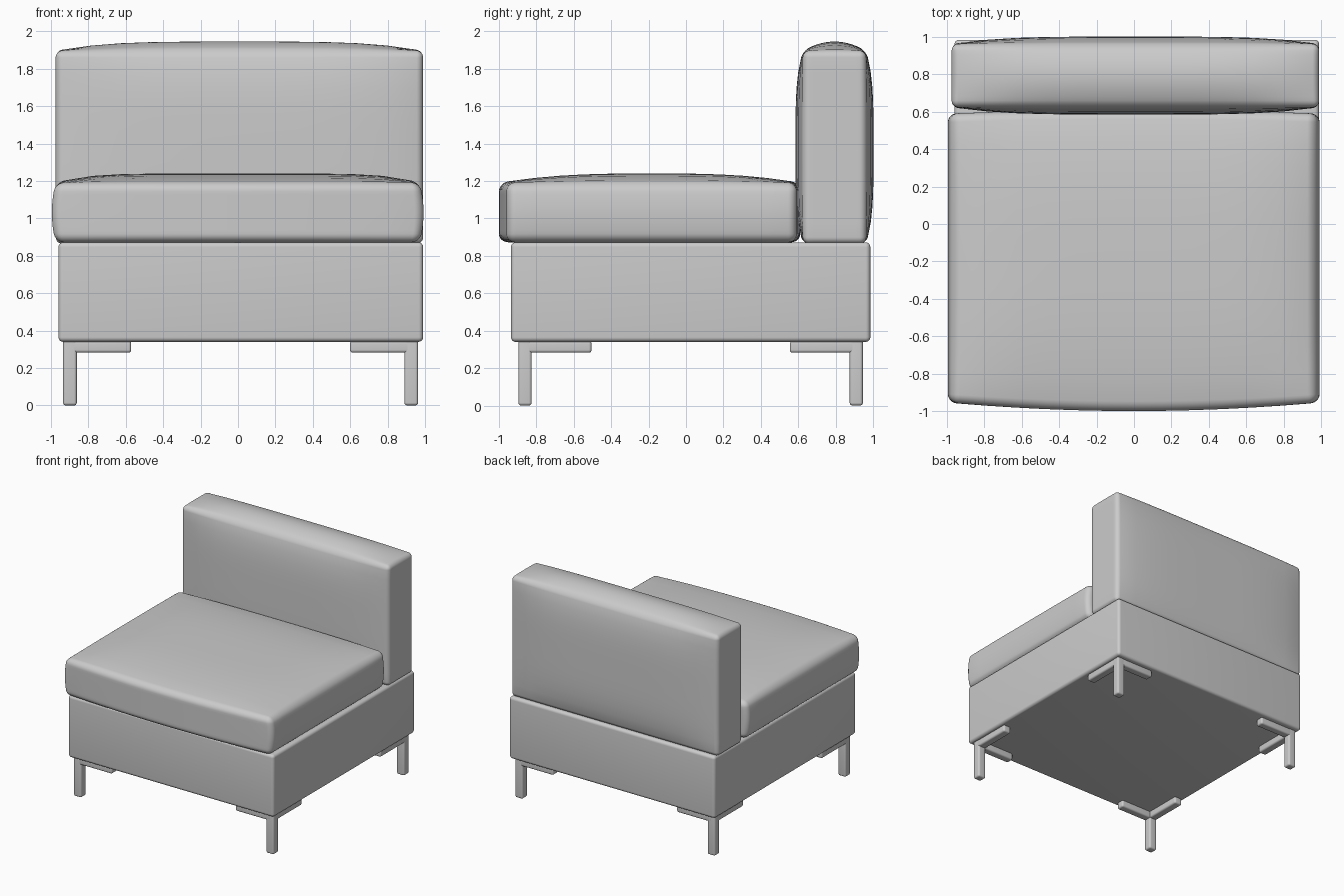
import bpy, bmesh
from mathutils import Vector

if "Cube" in bpy.data.objects:
    bpy.data.objects.remove(bpy.data.objects["Cube"])

fabric = bpy.data.materials.new("grey fabric")
fabric.diffuse_color = (0.6, 0.6, 0.6, 1)
fabric.use_nodes = True
fabric.node_tree.nodes["Principled BSDF"].inputs["Base Color"].default_value = fabric.diffuse_color
metal = bpy.data.materials.new("grey leg metal")
metal.diffuse_color = (0.6, 0.6, 0.6, 1)
metal.use_nodes = True
metal.node_tree.nodes["Principled BSDF"].inputs["Base Color"].default_value = metal.diffuse_color


def rounded_box(bm, lo, hi, r, cells=1, bulge=None):
    """Box with rounded edges; bulge(unit_pos) gives an extra offset."""
    lo, hi = Vector(lo), Vector(hi)
    mid, h = (lo + hi) / 2, (hi - lo) / 2
    verts = bmesh.ops.create_cube(bm, size=2)["verts"]
    for v in verts:
        v.co = Vector(v.co[i] * h[i] for i in range(3))
    # cut lines: three inside each rounded edge, the rest across the faces
    for axis in range(3):
        inner = h[axis] - r
        cuts = [inner * (2 * i / cells - 1) for i in range(cells + 1)]
        cuts += [s * (inner + r * k) for s in (-1, 1) for k in (0.27, 0.58)]
        no = Vector((0, 0, 0))
        no[axis] = 1
        for c in cuts:
            bmesh.ops.bisect_plane(bm, geom=bm.verts[:] + bm.edges[:] + bm.faces[:],
                                   plane_co=no * c, plane_no=no, dist=1e-5)
    for v in bm.verts:
        p = v.co.copy()
        core = Vector(max(-(h[i] - r), min(h[i] - r, p[i])) for i in range(3))
        d = p - core
        p = core + d.normalized() * r
        if bulge:
            p += bulge(Vector(p[i] / h[i] for i in range(3)))
        v.co = p + mid


def finish(name, bm, mat, angle=0.8):
    me = bpy.data.meshes.new(name)
    bmesh.ops.recalc_face_normals(bm, faces=bm.faces[:])
    bm.to_mesh(me)
    bm.free()
    ob = bpy.data.objects.new(name, me)
    bpy.context.collection.objects.link(ob)
    me.materials.append(mat)
    bpy.ops.object.select_all(action="DESELECT")
    ob.select_set(True)
    bpy.context.view_layer.objects.active = ob
    bpy.ops.object.shade_smooth_by_angle(angle=angle)
    return ob


def dome(a, n=2):
    return max(0, 1 - abs(a) ** n)


# base
bm = bmesh.new()
rounded_box(bm, (-0.96, -0.935, 0.34), (0.99, 0.985, 0.872), 0.025)
finish("base", bm, fabric)


# seat cushion: puffed top, bowed front and sides
def seat_bulge(u):
    side = dome(u.z, 2)
    return Vector((0.02 * u.x ** 3 * side,
                   (-0.045 * dome(u.x, 2) if u.y < 0 else 0.02 * dome(u.x, 2)) * abs(u.y) ** 3,
                   0.05 * dome(u.x, 6) * dome(u.y, 3) * max(0, u.z)))


bm = bmesh.new()
rounded_box(bm, (-0.975, -0.955, 0.872), (0.972, 0.59, 1.19), 0.045, 12, seat_bulge)
finish("seat_cushion", bm, fabric)


# back cushion: bulging front, back and top
def back_bulge(u):
    face = dome(u.x, 4) * dome(u.z, 4)
    return Vector((0, 0.04 * u.y * face,
                   0.05 * dome(u.x, 4) * dome(u.y, 2) * max(0, u.z) ** 3))


bm = bmesh.new()
rounded_box(bm, (-0.975, 0.625, 0.865), (0.99, 0.962, 1.895), 0.035, 12, back_bulge)
finish("back_cushion", bm, fabric)

# legs: a post with two bracket arms running inward under the base
CX, CY = 0.014, 0.025
for sx, side in ((-1, "left"), (1, "right")):
    for sy, end in ((-1, "front"), (1, "back")):
        boxes = [((0.876, 0.85, 0.0), (0.949, 0.92, 0.35)),
                 ((0.585, 0.85, 0.282), (0.93, 0.92, 0.345)),
                 ((0.876, 0.53, 0.282), (0.949, 0.90, 0.345))]
        leg = bmesh.new()
        for lo, hi in boxes:
            part = bmesh.new()
            rounded_box(part, lo, hi, 0.015)
            for v in part.verts:
                v.co = (CX + sx * v.co.x, CY + sy * v.co.y, v.co.z)
            tmp = bpy.data.meshes.new("tmp")
            part.to_mesh(tmp)
            part.free()
            leg.from_mesh(tmp)
            bpy.data.meshes.remove(tmp)
        finish(f"{end}_{side}_leg", leg, metal)
